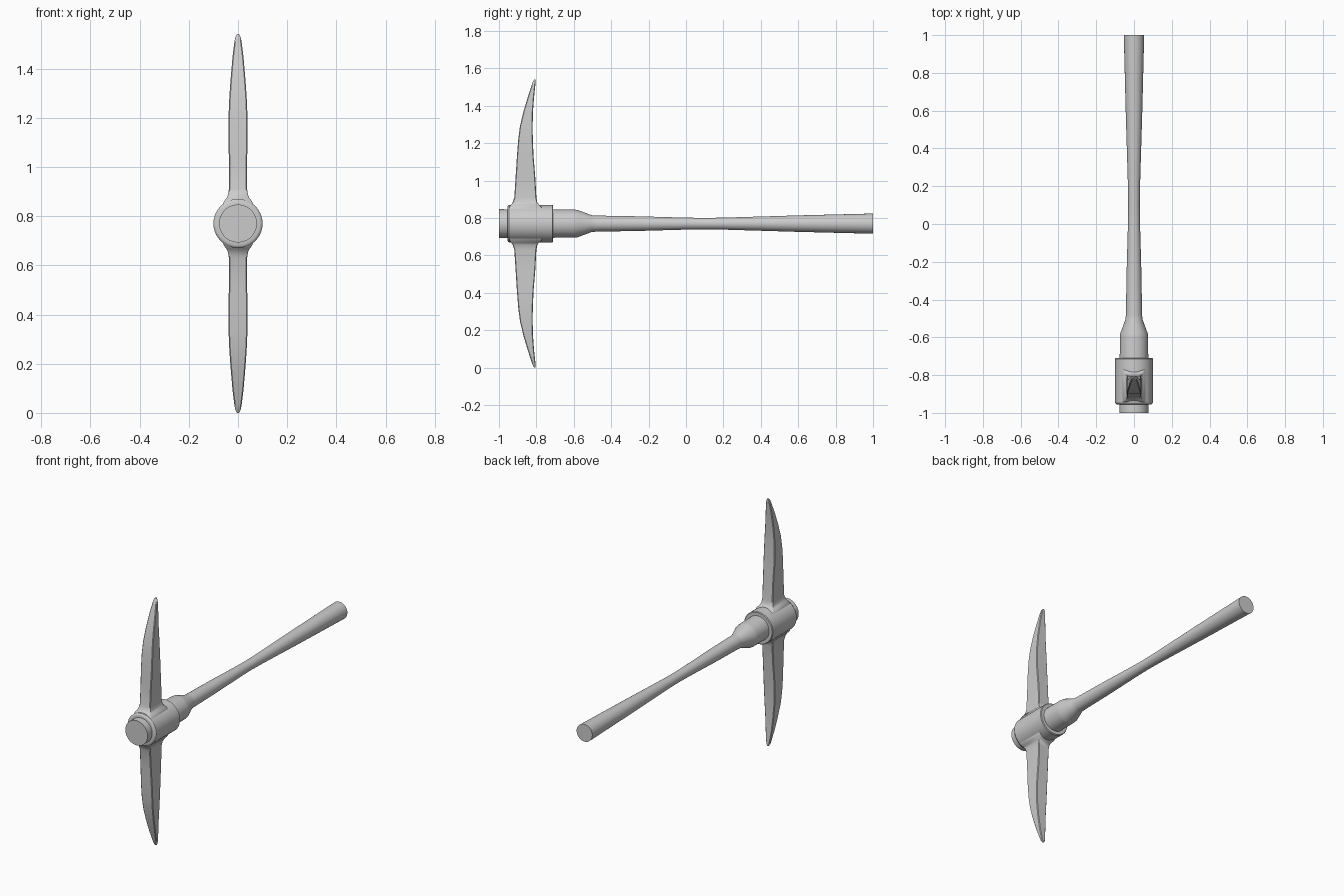
import bpy, math

if "Cube" in bpy.data.objects:
    bpy.data.objects.remove(bpy.data.objects["Cube"])

CZ = 0.77   # height of the handle axis


def make(name, verts, faces, angle=35):
    me = bpy.data.meshes.new(name)
    me.from_pydata(verts, [], faces)
    me.update()
    ob = bpy.data.objects.new(name, me)
    bpy.context.collection.objects.link(ob)
    bpy.ops.object.select_all(action='DESELECT')
    ob.select_set(True)
    bpy.context.view_layer.objects.active = ob
    bpy.ops.object.mode_set(mode='EDIT')
    bpy.ops.mesh.select_all(action='SELECT')
    bpy.ops.mesh.normals_make_consistent(inside=False)
    bpy.ops.object.mode_set(mode='OBJECT')
    bpy.ops.object.shade_smooth_by_angle(angle=math.radians(angle))
    return ob


def bridge(rings, n, closed):
    faces = []
    for i in range(rings if closed else rings - 1):
        a, b = i * n, ((i + 1) % rings) * n
        faces += [(a + k, a + (k + 1) % n, b + (k + 1) % n, b + k) for k in range(n)]
    if not closed:
        faces += [tuple(range(n)), tuple(range((rings - 1) * n, rings * n))]
    return faces


def lathe(name, profile, closed=False, n=40):
    verts = [(r * math.cos(2 * math.pi * k / n), y, CZ + r * math.sin(2 * math.pi * k / n))
             for y, r in profile for k in range(n)]
    return make(name, verts, bridge(len(profile), n, closed), 30)


# Wooden handle: thick socket end, waist, flared grip
lathe("handle", [(-1, .077), (-.6, .075), (-.58, .073), (-.505, .045), (-.48, .043),
                 (-.25, .039), (0, .032), (.1, .0305), (.2, .032), (.6, .044), (1, .054)])

# Iron collar around the handle, rounded at the rims
lathe("collar", [(-.955, .076), (-.955, .09), (-.952, .096), (-.946, .1), (-.714, .1),
                 (-.71, .096), (-.71, .076)], closed=True)

# Pick blade stations: distance from axis, front y, back y, half width
stations = [(.07, -.948, -.765, .064), (.092, -.942, -.775, .056), (.102, -.934, -.787, .047),
            (.115, -.926, -.795, .041), (.14, -.918, -.800, .037), (.25, -.911, -.806, .037),
            (.36, -.904, -.815, .039), (.45, -.897, -.819, .038), (.52, -.888, -.820, .035),
            (.60, -.869, -.818, .029), (.68, -.845, -.812, .022), (.735, -.827, -.806, .015),
            (.758, -.819, -.804, .011), (.77, -.812, -.804, .004)]


def section(h, f, b, w, s):
    c = min(.004, w * .3, (b - f) * .3)
    z = CZ + s * h
    return [(-w + c, f, z), (w - c, f, z), (w, f + c, z), (w, b - c, z),
            (w - c, b, z), (-w + c, b, z), (-w, b - c, z), (-w, f + c, z)]


for name, s in (("upper_blade", 1), ("lower_blade", -1)):
    verts = [v for st in stations for v in section(*st, s)]
    make(name, verts, bridge(len(stations), 8, False), 40)
